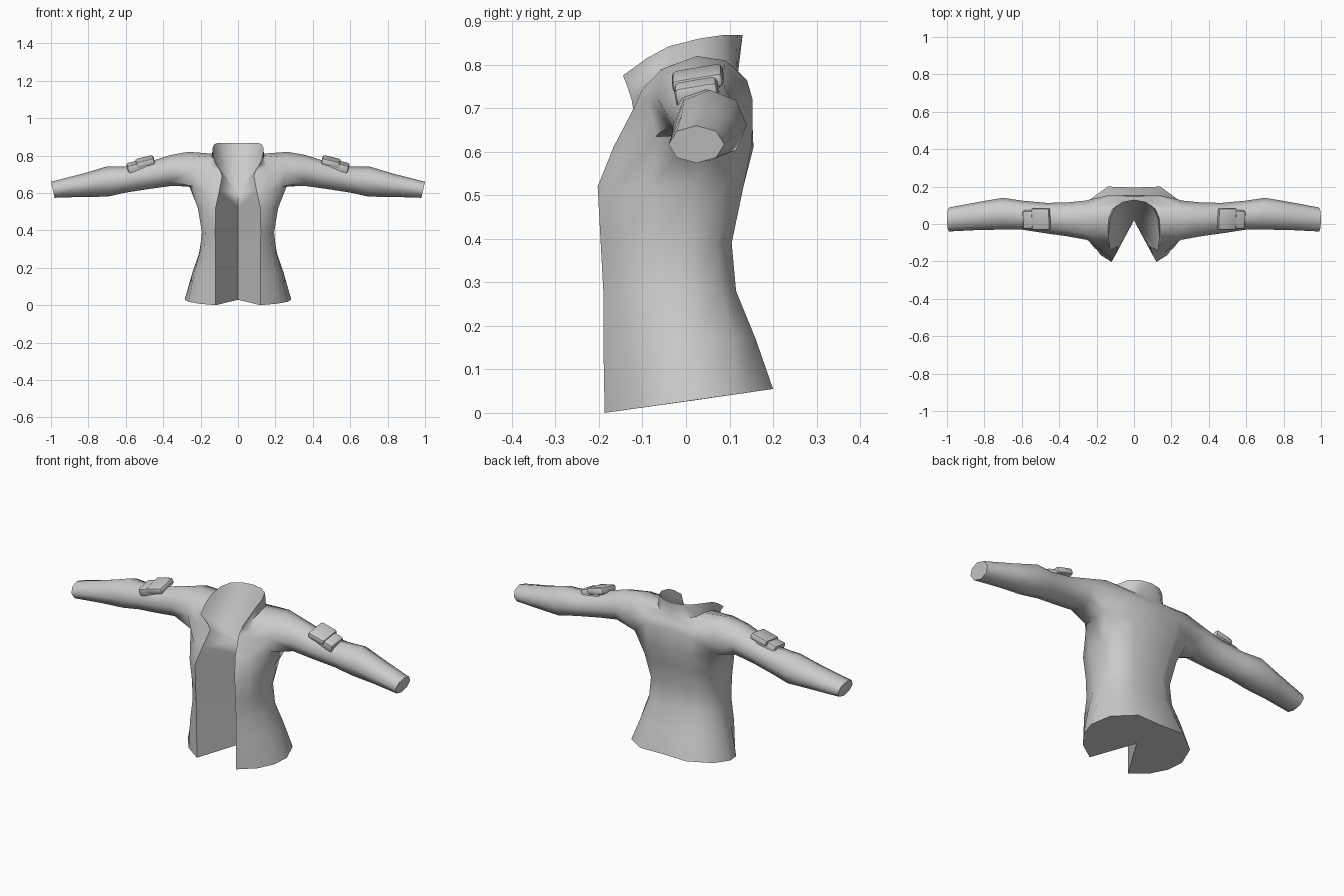
import bpy, bmesh, math
from mathutils import Matrix, Vector

cube = bpy.data.objects.get("Cube")
if cube:
    bpy.data.objects.remove(cube, do_unlink=True)

cloth = bpy.data.materials.new("light grey cloth")
cloth.use_nodes = True
GREY = (0.6, 0.6, 0.6, 1)
cloth.diffuse_color = GREY
cloth.node_tree.nodes["Principled BSDF"].inputs["Base Color"].default_value = GREY


def finish(bm, name, angle):
    """Mirror the half across x, then make a smooth shaded object."""
    bmesh.ops.mirror(bm, geom=bm.verts[:] + bm.edges[:] + bm.faces[:],
                     axis='X', merge_dist=0.0005)
    bmesh.ops.recalc_face_normals(bm, faces=bm.faces)
    mesh = bpy.data.meshes.new(name)
    bm.to_mesh(mesh)
    bm.free()
    mesh.materials.append(cloth)
    obj = bpy.data.objects.new(name, mesh)
    bpy.context.collection.objects.link(obj)
    bpy.ops.object.select_all(action='DESELECT')
    obj.select_set(True)
    bpy.context.view_layer.objects.active = obj
    bpy.ops.object.shade_smooth_by_angle(angle=math.radians(angle))
    return obj


# Half torso rows, from front opening edge round the side to the back centre
def level(z, pts):
    return [(x, y, z) for x, y in pts]


hem = [(.12, -.187), (.21, -.13), (.265, -.06), (.285, .02), (.25, .12), (.14, .2), (0, .195)]
hem = [(x, y, (y + .187) * .142) for x, y in hem]
flare = level(.17, [(.12, -.19), (.195, -.14), (.235, -.06), (.245, .02), (.2, .11), (.11, .16), (0, .16)])
waist = level(.28, [(.12, -.19), (.18, -.14), (.205, -.06), (.208, .01), (.17, .08), (.1, .115), (0, .115)])
ribs = level(.39, [(.122, -.196), (.175, -.15), (.193, -.07), (.19, .01), (.165, .07), (.09, .105), (0, .1)])
chest = level(.52, [(.12, -.203), (.18, -.165), (.215, -.08), (.212, .01), (.19, .09), (.11, .132), (0, .128)])
underarm = [(.1, -.167, .61), (.165, -.15, .61), (.24, -.07, .635), (.26, .015, .635),
            (.25, .09, .63), (.13, .152, .62), (0, .155, .61)]
armhole = [(.085, -.12, .69), (.16, -.12, .7), (.25, -.085, .72), None,
           (.26, .125, .72), (.14, .153, .72), (0, .15, .73)]
shoulder = [(.095, -.125, .72), (.15, -.1, .745), (.25, -.055, .79), (.265, .025, .82),
            (.25, .09, .81), (.14, .14, .765), (0, .14, .76)]
neck = [(.115, -.135, .75), (.135, -.08, .78), (.14, -.03, .8), (.135, .03, .81),
        (.115, .08, .8), (.07, .115, .79), (0, .12, .785)]
rim = [(.128, -.145, .775), (.135, -.09, .815), (.135, -.04, .842), (.128, .03, .86),
       (.105, .085, .868), (.06, .118, .868), (0, .13, .868)]
rows = [hem, flare, waist, ribs, chest, underarm, armhole, shoulder, neck, rim]

bm = bmesh.new()
grid = [[bm.verts.new(p) if p else None for p in row] for row in rows]
for lower, upper in zip(grid, grid[1:]):
    for i in range(6):
        quad = [lower[i], lower[i + 1], upper[i + 1], upper[i]]
        if None not in quad:
            bm.faces.new(quad)

# Front opening: V shaped walls meeting in a crease at the centre
crease = [bm.verts.new((0, .02, z)) for z in (.029, .17, .28, .39, .52, .6)]
for k in range(5):
    bm.faces.new([crease[k], grid[k][0], grid[k + 1][0], crease[k + 1]])

# Inside of the neck: fan from the lapel and collar rim down to the crease
border = [grid[k][0] for k in range(5, 10)] + grid[9][1:]
for a, b in zip(border, border[1:]):
    bm.faces.new([crease[5], a, b])

# Closed hem
bm.faces.new([crease[0]] + grid[0])

# Sleeve: octagon rings continuing from the armhole (x, y range, z range)
A, B, C = grid[5], grid[6], grid[7]
ring = [A[2], A[3], A[4], B[4], C[4], C[3], C[2], B[2]]
sleeve = [(.36, -.065, .115, .637, .803), (.47, -.05, .113, .622, .768),
          (.6, -.03, .125, .602, .742), (.7, -.03, .14, .58, .742),
          (.83, -.032, .118, .579, .703), (.99, -.04, .088, .574, .66)]
for x, y0, y1, z0, z1 in sleeve:
    new = []
    for k in range(8):
        t = math.radians(225 + 45 * k)
        y = (y0 + y1) / 2 + (y1 - y0) / 2 * math.cos(t)
        z = (z0 + z1) / 2 + (z1 - z0) / 2 * math.sin(t)
        tilt = .01 * math.sin(t) if x > .9 else 0
        new.append(bm.verts.new((x + tilt, y, z)))
    for k in range(8):
        n = (k + 1) % 8
        bm.faces.new([ring[k], ring[n], new[n], new[k]])
    ring = new
bm.faces.new(ring)
finish(bm, "jacket", 60)


# Sleeve pockets: a pouch with a flap, lying along the slope of each sleeve
def pocket_part(name, centre, size, bevel):
    bm = bmesh.new()
    bmesh.ops.create_cube(bm, size=1)
    bmesh.ops.scale(bm, vec=Vector(size), verts=bm.verts)
    bmesh.ops.bevel(bm, geom=bm.edges[:], offset=bevel, segments=2,
                    profile=0.5, affect='EDGES')
    turn = Matrix.Rotation(math.radians(14), 4, 'Y') @ Matrix.Rotation(math.radians(10), 4, 'X')
    bmesh.ops.transform(bm, matrix=Matrix.Translation(centre) @ turn, verts=bm.verts)
    finish(bm, name, 40)


pocket_part("sleeve_pocket_pouches", (.535, .025, .742), (.115, .1, .05), .012)
pocket_part("sleeve_pocket_flaps", (.497, .027, .767), (.1, .118, .036), .012)
